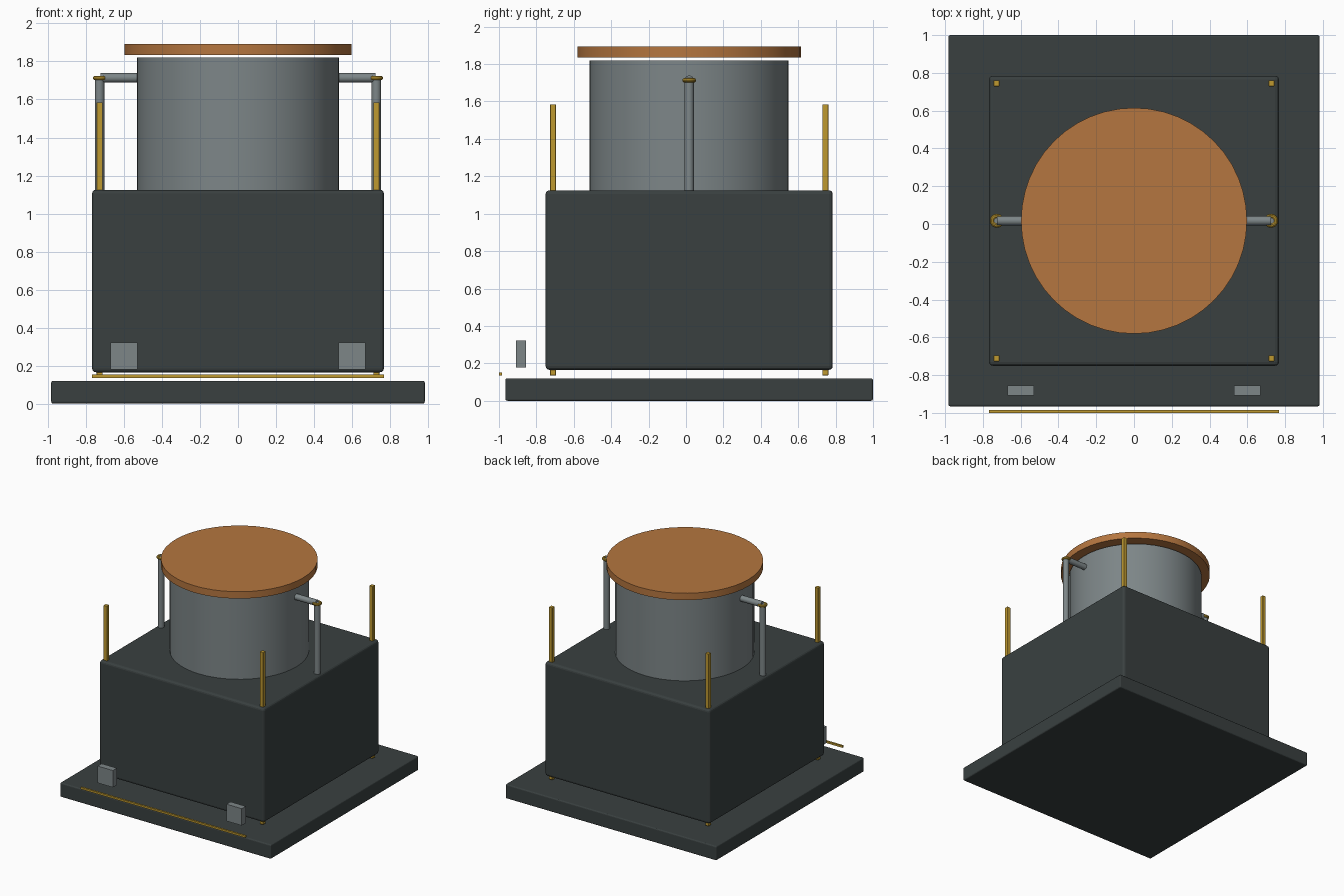
import bpy, math

if "Cube" in bpy.data.objects:
    bpy.data.objects.remove(bpy.data.objects["Cube"])

YC = 0.017  # depth centre of the main body


def material(name, rgb):
    m = bpy.data.materials.new(name)
    m.use_nodes = True
    m.diffuse_color = (*rgb, 1)
    m.node_tree.nodes["Principled BSDF"].inputs["Base Color"].default_value = (*rgb, 1)
    return m


charcoal = material("charcoal", (0.041, 0.051, 0.051))
steel = material("steel grey", (0.205, 0.238, 0.245))
brass = material("brass", (0.52, 0.32, 0.03))
copper = material("copper", (0.46, 0.18, 0.05))


def finish(name, mat, smooth=True):
    ob = bpy.context.object
    ob.name = name
    ob.data.materials.append(mat)
    if smooth:
        bpy.ops.object.shade_smooth_by_angle(angle=math.radians(30))
    return ob


def box(name, mat, size, centre, bevel=0.0):
    bpy.ops.mesh.primitive_cube_add(size=1, location=centre)
    ob = bpy.context.object
    ob.scale = size
    bpy.ops.object.transform_apply(location=False, rotation=False, scale=True)
    finish(name, mat, smooth=False)
    if bevel:
        mod = ob.modifiers.new("soft edges", "BEVEL")
        mod.width = bevel
        mod.segments = 3
    return ob


def cylinder(name, mat, radius, length, centre, sides=32, turn=(0, 0, 0)):
    bpy.ops.mesh.primitive_cylinder_add(vertices=sides, radius=radius, depth=length,
                                        location=centre, rotation=turn)
    return finish(name, mat)


# Base slab and main housing
box("base_slab", charcoal, (1.965, 1.965, 0.12), (0, YC, 0.06), 0.01)
box("housing", charcoal, (1.535, 1.535, 0.96), (0, YC, 0.645), 0.02)

# Drum with its floating lid
cylinder("drum", steel, 0.532, 0.72, (0, YC, 1.46), 48)
cylinder("lid", copper, 0.598, 0.058, (0, YC, 1.864), 48)

for side, s in (("left", 1), ("right", -1)):
    # Pipe from the housing to the drum, with a collar at the bend
    cylinder(side + "_riser_pipe", steel, 0.025, 0.61, (s * 0.728, YC, 1.415), 16)
    cylinder(side + "_cross_pipe", steel, 0.025, 0.224, (s * 0.612, YC, 1.714), 16,
             (0, math.pi / 2, 0))
    bpy.ops.mesh.primitive_torus_add(major_radius=0.025, minor_radius=0.012,
                                     major_segments=24, minor_segments=10,
                                     location=(s * 0.726, YC, 1.713))
    finish(side + "_pipe_collar", brass)

    # Corner posts running through the housing
    for end, t in (("back", 1), ("front", -1)):
        box(f"{end}_{side}_post", brass, (0.032, 0.032, 1.45),
            (s * 0.728, YC + t * 0.728, 0.86), 0.003)

    # Small block near the front edge
    box(side + "_front_block", steel, (0.142, 0.054, 0.142), (s * 0.6, -0.882, 0.25))

# Thin trim along the front
box("front_trim", brass, (1.535, 0.016, 0.016), (0, -0.992, 0.144))
